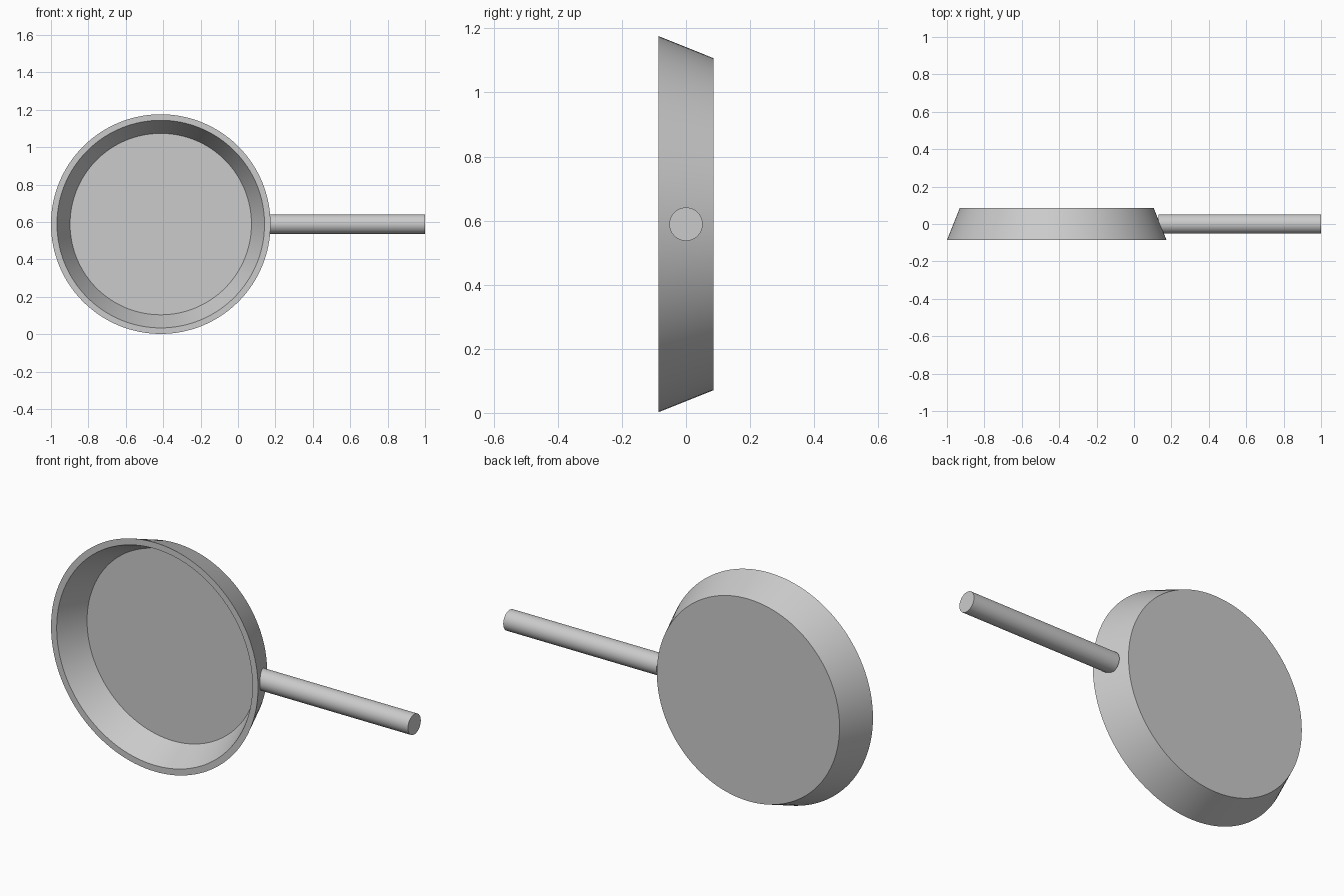
import bpy, bmesh, math
from mathutils import Matrix

if "Cube" in bpy.data.objects:
    bpy.data.objects.remove(bpy.data.objects["Cube"])

CX, CZ = -0.413, 0.589   # centre of the pan disc
SEG = 128


def finish(name, bm):
    bmesh.ops.recalc_face_normals(bm, faces=bm.faces)
    mesh = bpy.data.meshes.new(name)
    bm.to_mesh(mesh)
    bm.free()
    obj = bpy.data.objects.new(name, mesh)
    bpy.context.collection.objects.link(obj)
    bpy.ops.object.select_all(action='DESELECT')
    obj.select_set(True)
    bpy.context.view_layer.objects.active = obj
    bpy.ops.object.shade_smooth_by_angle(angle=math.radians(20))
    return obj


# Pan body: (radius, y) rings from outer base, over the rim, to inner floor
profile = [(0.518, 0.086), (0.587, -0.086), (0.555, -0.086), (0.485, 0.06)]
bm = bmesh.new()
rings = []
for r, y in profile:
    rings.append([bm.verts.new((CX + r * math.cos(2 * math.pi * i / SEG), y,
                                CZ + r * math.sin(2 * math.pi * i / SEG)))
                  for i in range(SEG)])
for a, b in zip(rings, rings[1:]):
    for i in range(SEG):
        j = (i + 1) % SEG
        bm.faces.new((a[i], a[j], b[j], b[i]))
bm.faces.new(rings[0])
bm.faces.new(rings[-1])
finish("pan_body", bm)

# Handle: straight round rod along x
x0, x1, radius = 0.131, 1.0, 0.052
bm = bmesh.new()
bmesh.ops.create_cone(
    bm, cap_ends=True, segments=64, radius1=radius, radius2=radius, depth=x1 - x0,
    matrix=Matrix.Translation(((x0 + x1) / 2, 0, CZ)) @ Matrix.Rotation(math.pi / 2, 4, 'Y'))
finish("handle", bm)
